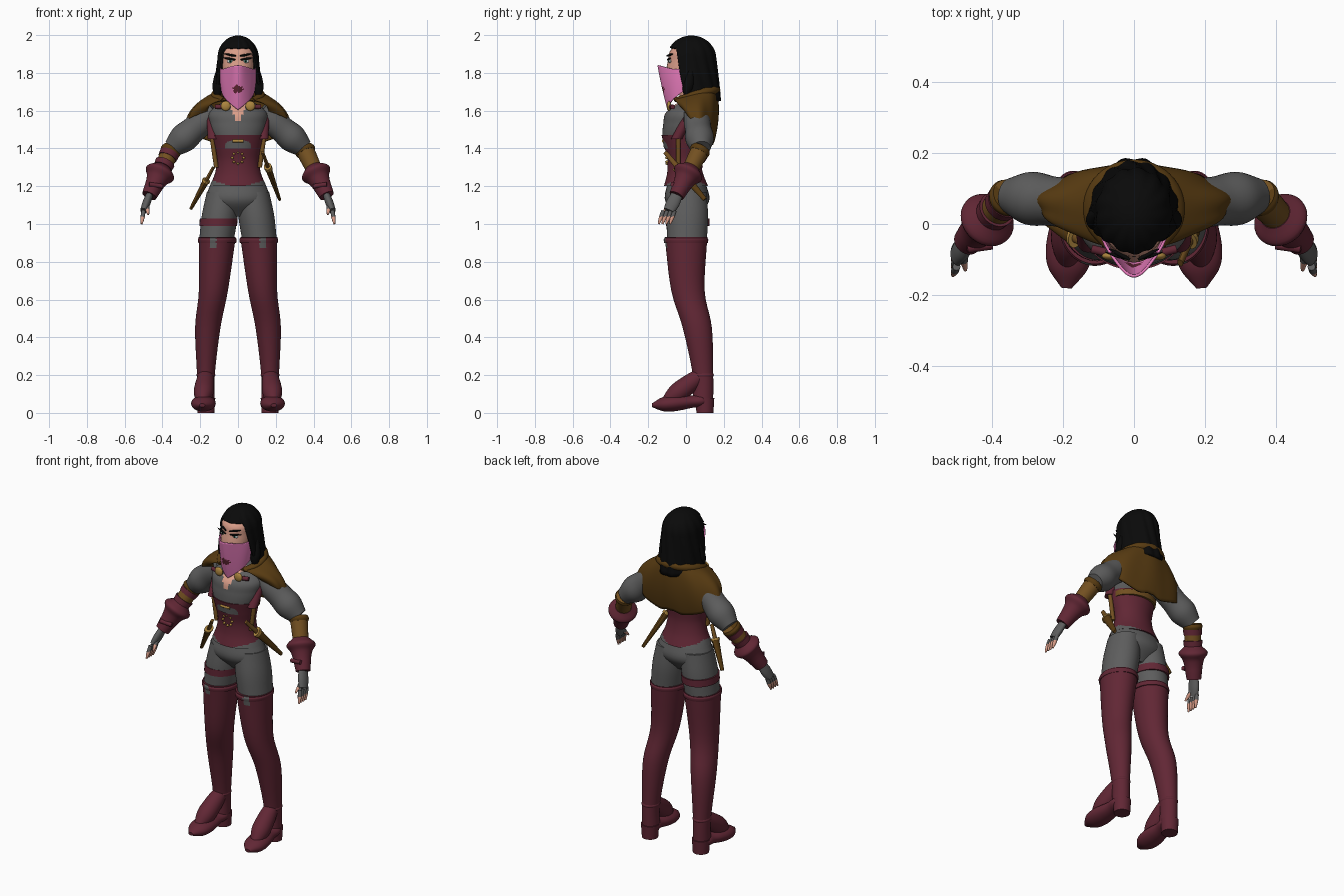
import bpy, bmesh
from math import sin, cos, pi, radians, exp, sqrt
from mathutils import Vector

cube = bpy.data.objects.get("Cube")
if cube:
    bpy.data.objects.remove(cube)

def material(name, *rgb):
    mat = bpy.data.materials.new(name)
    mat.use_nodes = True
    mat.diffuse_color = (*rgb, 1)
    shader = next(node for node in mat.node_tree.nodes if node.type == 'BSDF_PRINCIPLED')
    shader.inputs["Base Color"].default_value = (*rgb, 1)
    return mat

HAIR = material("black_hair", .003, .003, .003)
SKIN = material("skin", .7, .34, .25)
PINK = material("pink_cloth", .8, .2, .5)
MAROON = material("maroon_leather", .12, .02, .035)
GREY = material("grey_cloth", .11, .11, .11)
BROWN = material("brown_cloth", .1, .045, .006)
TAN = material("tan_leather", .17, .08, .015)
GOLD = material("gold", .42, .24, .05)
WHITE = material("eye_white", .7, .7, .7)
GREEN = material("green_iris", .05, .25, .18)
ACROSS, FORWARD, UPWARD = Vector((1, 0, 0)), Vector((0, 1, 0)), Vector((0, 0, 1))
made = []

def finish(name, bm, mats, rule=None, thick=0):
    bmesh.ops.remove_doubles(bm, verts=bm.verts, dist=.00001)
    bmesh.ops.recalc_face_normals(bm, faces=bm.faces)
    if rule:
        for face in bm.faces:
            face.material_index = int(rule(face.calc_center_median()))
    mesh = bpy.data.meshes.new(name)
    bm.to_mesh(mesh)
    bm.free()
    for mat in mats:
        mesh.materials.append(mat)
    ob = bpy.data.objects.new(name, mesh)
    bpy.context.collection.objects.link(ob)
    if thick:
        solid = ob.modifiers.new("thickness", 'SOLIDIFY')
        solid.thickness, solid.offset = thick, 0
    made.append(ob)

def grid(name, rows, mats, closed=True, rule=None, thick=0):
    # Skin rows of points; closed rows become a capped tube
    bm = bmesh.new()
    rings = [[bm.verts.new(point) for point in row] for row in rows]
    count = len(rows[0])
    for low, high in zip(rings, rings[1:]):
        for i in range(count if closed else count - 1):
            j = (i + 1) % count
            bm.faces.new((low[i], low[j], high[j], high[i]))
    if closed:
        bm.faces.new(rings[0])
        bm.faces.new(rings[-1])
    finish(name, bm, mats, rule, thick)

def surface(name, shape, mats, nu=64, nv=24, thick=.012, rule=None):
    rows = [[shape(2 * i / nu - 1, j / nv) for i in range(nu + 1)] for j in range(nv + 1)]
    grid(name, rows, mats, False, rule, thick)

def resample(points, steps):
    # Smooth path through the control points
    pts = [Vector(p) for p in points]
    pts = [pts[0] * 2 - pts[1], *pts, pts[-1] * 2 - pts[-2]]
    path = []
    for a, b, c, d in zip(pts, pts[1:], pts[2:], pts[3:]):
        for t in (k / steps for k in range(steps)):
            path.append(b + ((c - a) + (a * 2 - b * 5 + c * 4 - d) * t
                             + (b * 3 - a - c * 3 + d) * t * t) * t / 2)
    return path + [pts[-2]]

def tube(name, points, *mats, flat=1, side=1, ref=None, steps=5, sides=32, rule=None):
    # Points are x, y, z, radius; rings lie level unless ref is given
    path = resample(points, steps)
    rows = []
    for i, point in enumerate(path):
        u, v = ACROSS, FORWARD
        if ref:
            before, after = path[max(i - 1, 0)], path[min(i + 1, len(path) - 1)]
            along = (after.xyz - before.xyz).normalized()
            u = (ref - along * ref.dot(along)).normalized()
            v = along.cross(u)
        turns = [2 * pi * k / sides for k in range(sides)]
        ring = [point.xyz + (u * cos(a) + v * flat * sin(a)) * point.w for a in turns]
        rows.append([(p.x * side, p.y, p.z) for p in ring])
    grid(name, rows, mats, rule=rule)

def limb(name, start, end, radii, *mats, **options):
    # Straight tube with evenly spaced radii
    start, end, last = Vector(start), Vector(end), len(radii) - 1
    points = [(*start.lerp(end, i / last), radius) for i, radius in enumerate(radii)]
    tube(name, points, *mats, **options)

def ball(name, centre, size, mat):
    bm = bmesh.new()
    bmesh.ops.create_uvsphere(bm, u_segments=20, v_segments=12, radius=1)
    for vert in bm.verts:
        vert.co = [c + r * x for c, r, x in zip(centre, size, vert.co)]
    finish(name, bm, [mat])

def open_collar(c):
    return c.y < 0 and c.z > 1.53 and abs(c.x) < (c.z - 1.53) / 2

def boot_notch(c):
    return c.y < 0 and c.z > .85 and abs(abs(c.x) - .13) < .015

# Torso: shirt with open collar, pointed corset, hips, head
limb("shirt", (0, -.04, 1.4), (0, .03, 1.66), (.1, .132, .15, .15, .06), GREY, SKIN,
     flat=.77, sides=64, steps=8, rule=open_collar)
limb("corset", (0, 0, 1.2), (0, -.02, 1.47), (.15, .122, .113, .125, .14), MAROON, GREY,
     flat=.78, sides=64, steps=10, rule=lambda c: c.z < 1.19 + .3 * abs(c.x))
limb("back_strap", (0, 0, 1.43), (0, 0, 1.46), (.13, .135), TAN, flat=.75)
limb("hips", (0, .01, 1.04), (0, 0, 1.28), (.07, .165, .15, .11), GREY, flat=.7)
limb("neck", (0, .03, 1.56), (0, 0, 1.76), (.05, .045, .05), SKIN)
limb("head", (0, -.05, 1.69), (0, .03, 1.98), (.02, .065, .08, .085, .085, .02), SKIN, flat=1.1)

# Corset trim: ring of studs and a clasp
for k in range(8):
    turn = k * pi / 4
    ball(f"corset_stud_{k}", (.03 * cos(turn), -.1, 1.35 + .03 * sin(turn)), (.007, .01, .007), GOLD)
limb("corset_clasp", (-.03, -.12, 1.44), (.03, -.12, 1.44), (.008, .008), GOLD, ref=UPWARD)

# Joints of the left arm
shoulder, elbow = Vector((.12, .05, 1.6)), Vector((.35, .08, 1.4))
wrist, knuckle = Vector((.47, -.05, 1.15)), Vector((.5, -.09, 1.07))

for side, label in ((1, "left_"), (-1, "right_")):
    # Leg, boot with notched rim, foot and heel
    leg = dict(side=side, flat=1.15, sides=64)
    limb(label + "thigh", (.08, .01, 1.17), (.113, .005, .92), (.085, .095, .092), GREY, **leg)
    tube(label + "boot", [(.11, 0, .93, .098), (.13, .01, .65, .077), (.16, .06, .45, .067),
                          (.17, .09, .2, .047), (.17, .09, .06, .047)],
         MAROON, GREY, rule=boot_notch, **leg)
    limb(label + "boot_rim", (.11, 0, .9), (.11, 0, .93), (.1, .102, .102, .095),
         MAROON, GREY, rule=boot_notch, **leg)
    limb(label + "ankle_band", (.17, .09, .19), (.17, .09, .21), (.046, .05, .046), MAROON, **leg)
    limb(label + "foot", (.17, .14, .07), (.19, -.18, .04), (.02, .05, .05, .06, .065, .055, .015),
         MAROON, side=side, flat=.65, ref=ACROSS)
    limb(label + "instep", (.17, .08, .2), (.19, -.12, .05), (.04, .05, .05, .02), MAROON,
         side=side, ref=ACROSS)
    limb(label + "heel", (.17, .1, 0), (.17, .1, .08), (.045, .05), MAROON, side=side)

    # Arm: puffed sleeve, bracer, flared glove
    arm = dict(side=side, ref=FORWARD)
    limb(label + "sleeve", shoulder, elbow, (.06, .07, .07, .075, .05), GREY, **arm)
    limb(label + "bracer", elbow, elbow.lerp(wrist, .6), (.05, .04), TAN, **arm)
    limb(label + "bracer_edge", elbow, elbow.lerp(wrist, .1), (.05, .055, .05), BROWN, **arm)
    limb(label + "glove", elbow.lerp(wrist, .4), wrist, (.045, .08, .06, .05, .045, .04),
         MAROON, **arm)
    limb(label + "glove_strap", (.4, -.06, 1.2), (.47, -.07, 1.21), (.012, .012), MAROON, **arm)

    # Hand with bare fingertips
    limb(label + "palm", wrist, knuckle, (.032, .036, .03), GREY, flat=.6, **arm)
    for k in range(4):
        base = knuckle + FORWARD * (.02 * k - .03)
        limb(f"{label}finger_{k}", base, base + Vector((.01, -.025, -.07)), (.011, .011, .005),
             GREY, SKIN, sides=12, rule=lambda c: c.z < 1.04, **arm)
    base = wrist.lerp(knuckle, .5)
    limb(label + "thumb", base, base + Vector((-.01, -.06, -.06)), (.016, .012, .005),
         GREY, SKIN, sides=12, rule=lambda c: c.z < 1.08, **arm)

    # Side harness, cloak brooch and its tab
    limb(label + "harness", (.115, -.04, 1.3), (.14, -.04, 1.47), (.012, .012), TAN, side=side)
    limb(label + "corset_strap", (.13, -.05, 1.45), (.14, .03, 1.6), (.03, .03), MAROON, side=side)
    ball(label + "brooch", (side * .065, -.09, 1.625), (.026, .012, .026), GOLD)
    limb(label + "brooch_tab", (.08, -.08, 1.62), (.12, -.07, 1.62), (.012, .012), MAROON, **arm)

    # Eye, lashes, brow and side lock
    ball(label + "eye", (side * .04, -.084, 1.862), (.019, .007, .01), WHITE)
    ball(label + "iris", (side * .04, -.089, 1.862), (.008, .004, .009), GREEN)
    ball(label + "pupil", (side * .04, -.092, 1.862), (.004, .002, .005), HAIR)
    face = dict(side=side, ref=UPWARD, sides=12)
    limb(label + "lashes", (.015, -.098, 1.87), (.08, -.08, 1.88), (.004, .006, .001), HAIR, **face)
    limb(label + "brow", (.012, -.1, 1.89), (.07, -.07, 1.9), (.004, .006, .002), HAIR, **face)
    limb(label + "hair_lock", (.1, .03, 1.83), (.11, 0, 1.66), (.01, .025, .028, .005), HAIR, side=side)

# Straps on the right arm and thigh
for t in (.1, .3):
    limb(f"right_arm_band_{t}", elbow.lerp(wrist, t), elbow.lerp(wrist, t + .1), (.053, .05),
         MAROON, side=-1, ref=FORWARD)
limb("right_thigh_strap", (.105, .01, .99), (.102, .01, 1.03), (.1, .1), MAROON, side=-1, flat=1.15)

# Sheathed daggers
for name, top, tip in (("left_dagger", Vector((.13, -.11, 1.38)), Vector((.22, .1, 1.13))),
                       ("right_dagger", Vector((-.13, -.06, 1.3)), Vector((-.25, .01, 1.08)))):
    for part, start, end, radii, mat in (("_grip", 0, .3, (.012, .014), TAN),
                                         ("_guard", .3, .35, (.03, .03), GOLD),
                                         ("_sheath", .35, 1, (.025, .012), BROWN)):
        limb(name + part, top.lerp(tip, start), top.lerp(tip, end), radii, mat,
             flat=.7, ref=FORWARD, sides=12)

# Hair cap falling to the shoulders, short above the face
def hair(u, v):
    angle = u * pi
    t = min(max((abs(angle) - .75) / .7, 0), 1)
    hem = 1.93 - .25 * t * t * (3 - 2 * t) - .03 * max(0, -cos(angle))
    z = 1.99 - (1.99 - hem) * v ** 1.6
    drop = 1.88 - z
    radius = 1 + drop if drop > 0 else sqrt(max(0, 1 - (drop / .11) ** 2))
    radius *= 1 + .025 * sin(angle * 13 + z * 20) * min(1, v * 2)
    return .1 * radius * sin(angle), .03 - .12 * radius * cos(angle), z
surface("hair", hair, [HAIR], nu=96, thick=.016)

# Face scarf with a painted blotch
def scarf(u, v):
    angle = u * radians(100)
    top = 1.83 + .01 * cos(angle * 3)
    z = top + (1.605 + .12 * abs(u) - top) * v
    nose = .042 * exp(-(u * 3) ** 2) * (1 - v)
    radius = .1 - .01 * v * v
    return .95 * radius * sin(angle), -1.05 * radius * cos(angle) - nose, z

def blotch(c):
    ragged = .65 + .35 * sin(c.x * 330) * cos(c.z * 400)
    return (c.x / .034) ** 2 + ((c.z - 1.715) / .024) ** 2 < ragged
surface("face_scarf", scarf, [PINK, MAROON], nv=32, thick=.008, rule=blotch)

# Shoulder cloak, open at the front, with a rolled hood
def cloak(u, v):
    angle = u * radians(142)
    hem = 1.39 + .085 * abs(angle) + .04 * exp(-(angle * 5) ** 2)
    top = 1.69 + .04 * cos(angle)
    spread = sin(v * pi / 2)
    fold = 1 + .03 * v * cos(angle * 9)
    x = (.1 + .17 * spread) * sin(angle) * fold
    y = .03 + .03 * spread + (.12 - .04 * v ** 3) * cos(angle) * fold
    return x, y, top + (hem - top) * v ** 1.4
surface("cloak", cloak, [BROWN])
bends = [k * radians(35) for k in range(-4, 5)]
tube("hood_roll", [(.115 * sin(a), .03 + .11 * cos(a), 1.68 + .03 * cos(a), .02 + .01 * cos(a))
                   for a in bends], BROWN, flat=1.4, ref=UPWARD, sides=16)

# Smooth shading with crisp edges
bpy.ops.object.select_all(action='DESELECT')
for ob in made:
    ob.select_set(True)
bpy.context.view_layer.objects.active = made[0]
bpy.ops.object.shade_smooth_by_angle(angle=radians(40))
